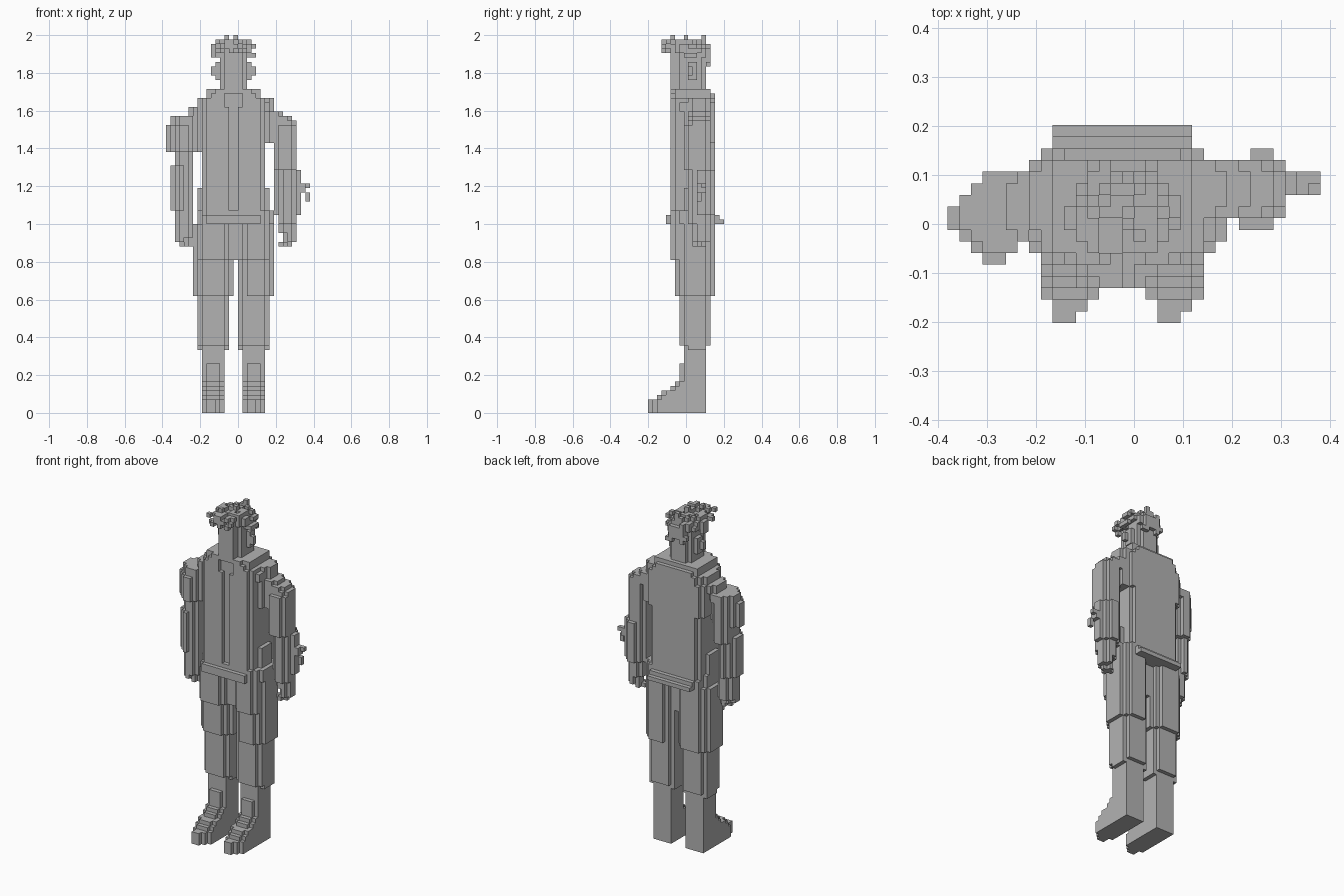
import bpy, bmesh, math, random
from mathutils import Vector

V = 2 / 84          # edge of one cube
parts = {}          # part name -> set of grid cells
random.seed(4)


def cells(x0, x1, y0, y1, z0, z1, cut=0):
    """Grid cells of a block, with stepped vertical corners."""
    a, b = round(x0 / V), round(x1 / V)
    c, d = round(y0 / V - .5), round(y1 / V - .5)
    e, f = round(z0 / V), round(z1 / V)
    return {(i, j, k) for i in range(a, b) for j in range(c, d) for k in range(e, f)
            if min(i - a, b - 1 - i) + min(j - c, d - 1 - j) >= cut}


def block(name, *box):
    parts.setdefault(name, set()).update(cells(*box))


def carve(name, *box):
    parts[name] -= cells(*box)


# legs and boots: the pair has the same shape, shifted sideways
for side, x, thigh in (("left", 0.085, (0.0, 0.19)), ("right", -0.13, (-0.235, -0.024))):
    boot = side + "_boot"
    block(boot, x - .06, x + .06, -.012, .107, 0, .36)
    for front, top in ((-.18, .07), (-.155, .1), (-.13, .12), (-.085, .145),
                       (-.06, .17), (-.036, .2)):
        block(boot, x - .06, x + .06, front, .08, 0, top, 1)
    block(boot, x - .036, x + .036, -.036, 0, 0, .265)
    block(boot, x - .036, x + .012, -.205, -.17, 0, .07)
    # lower leg with a ragged cuff
    shin = side + "_lower_leg"
    block(shin, x - .085, x + .085, -.036, .131, .36, .64, 1)
    block(shin, x - .085, x - .06, .0, .1, .335, .36)
    block(shin, x + .06, x + .085, .0, .1, .335, .36)
    block(shin, x - .036, x + .036, -.036, .131, .36, .405)
    # thigh
    upper = side + "_thigh"
    block(upper, thigh[0], thigh[1], -.06, .155, .63, 1.0, 2)
    block(upper, thigh[0] + .024, thigh[1] - .024, -.085, .131, .82, 1.0, 1)

# hips join the thighs behind the front groove
block("hips", -.05, .024, -.036, .107, .8, 1.0)

# flared hem of the coat
block("coat_hem", -.215, .19, -.085, .155, .99, 1.07, 2)
block("coat_hem", -.19, .145, -.11, .18, .99, 1.05, 1)
block("coat_hem", -.165, .12, -.11, .205, .99, 1.03)

# coat body, rounded to the sides, narrowing at the waist
block("coat", -.215, .167, -.06, .131, 1.05, 1.19, 2)
block("coat", -.19, .143, -.085, .155, 1.05, 1.66, 1)
block("coat", -.215, .167, -.036, .155, 1.43, 1.62, 1)
block("coat", -.19, .167, -.06, .155, 1.6, 1.65, 1)
block("coat", -.165, .12, -.085, .155, 1.64, 1.69, 1)
block("coat", -.165, .12, -.06, .131, 1.69, 1.715)
carve("coat", -.048, 0, -.1, -.06, 1.05, 1.62)        # front opening
carve("coat", -.072, .024, -.1, -.036, 1.62, 1.72)    # neckline

# collar
block("collar", -.12, -.07, -.085, -.036, 1.64, 1.715)
block("collar", .024, .072, -.085, -.036, 1.64, 1.715)

# bent right arm, full at the shoulder
arm = "right_arm"
block(arm, -.382, -.2, -.085, .107, 1.38, 1.53, 3)
block(arm, -.357, -.2, -.06, .107, 1.53, 1.56, 2)
block(arm, -.333, -.2, -.036, .107, 1.56, 1.58, 1)
block(arm, -.262, -.18, -.036, .107, 1.58, 1.61, 1)
block(arm, -.215, -.165, -.012, .107, 1.6, 1.66)
block(arm, -.333, -.238, -.06, .107, 1.28, 1.38, 1)
block(arm, -.357, -.238, -.085, .084, 1.06, 1.31, 2)
block(arm, -.333, -.238, -.06, .06, .93, 1.06, 1)
block("right_hand", -.333, -.262, -.06, .036, .895, .93, 1)
block("right_hand", -.31, -.238, -.036, .036, .87, .93, 1)

# left arm, hanging a little further back
arm = "left_arm"
block(arm, .167, .19, 0, .131, 1.42, 1.6)
block(arm, .19, .31, -.012, .131, 1.28, 1.53, 1)
block(arm, .167, .31, .012, .131, 1.53, 1.555, 1)
block(arm, .167, .285, .012, .131, 1.555, 1.575, 1)
block(arm, .143, .238, .012, .131, 1.575, 1.6, 1)
block(arm, .12, .19, .012, .131, 1.6, 1.66, 1)
block(arm, .19, .333, .012, .155, 1.05, 1.285, 2)
block(arm, .214, .31, .012, .131, 1.0, 1.06, 1)
block(arm, .214, .31, .036, .131, .95, 1.0, 1)
block("left_hand", .238, .31, .036, .131, .905, .95, 1)
block("left_hand", .214, .285, .036, .107, .87, .905, 1)
# small ragged spur at the forearm
block("sleeve_spur", .333, .357, .06, .107, 1.165, 1.21)
block("sleeve_spur", .357, .381, .084, .107, 1.2, 1.225)
block("sleeve_spur", .357, .381, .06, .084, 1.13, 1.155)

# neck, head and ears
block("head", -.095, .048, -.06, .107, 1.6, 1.93, 1)
block("head", -.072, .024, -.085, .084, 1.68, 1.93)
block("ears", -.143, -.095, .0, .036, 1.785, 1.835)
block("ears", .048, .095, .0, .036, 1.785, 1.835)
block("ears", .048, .072, .0, .06, 1.76, 1.86)
block("ears", -.119, -.095, .0, .06, 1.76, 1.86)

# tousled hair: a solid cap, then scattered tufts on its outside
block("hair", -.095, .048, -.085, .107, 1.905, 1.955, 1)
block("hair", -.119, .072, -.06, .107, 1.905, 1.93, 1)
block("hair", -.095, .048, .08, .131, 1.86, 1.93, 1)
for box, chance in (((-.143, .095, -.085, .131, 1.88, 1.955, 3), .5),
                    ((-.119, .048, -.131, -.08, 1.905, 1.98), .45),
                    ((-.119, .072, -.085, .107, 1.955, 1.98, 2), .55),
                    ((-.095, .024, -.085, .107, 1.98, 2.0, 1), .17),
                    ((-.095, .048, .107, .131, 1.835, 1.88), .4)):
    for cell in sorted(cells(*box)):
        if random.random() < chance:
            parts["hair"].add(cell)
block("hair", -.024, 0, -.012, .012, 1.976, 2.0)
block("hair", -.048, -.024, -.131, -.085, 1.93, 1.976)

# one shared grey material
grey = bpy.data.materials.new("plain grey")
grey.diffuse_color = (.45, .45, .45, 1)

# each cell belongs to the first part that claims it
taken = set()
for name in parts:
    parts[name] -= taken
    taken |= parts[name]

# skin each part, keeping only faces on the outside of the whole figure
for name, group in parts.items():
    bm = bmesh.new()
    verts = {}
    for cell in sorted(group):
        for axis in range(3):
            for sign in (0, 1):
                near = list(cell)
                near[axis] += 1 if sign else -1
                if tuple(near) in taken:
                    continue
                quad = []
                for u, w in ((0, 0), (1, 0), (1, 1), (0, 1)):
                    p = list(cell)
                    p[axis] += sign
                    p[(axis + 1) % 3] += u
                    p[(axis + 2) % 3] += w
                    p = tuple(p)
                    if p not in verts:
                        verts[p] = bm.verts.new(Vector((p[0], p[1] + .5, p[2])) * V)
                    quad.append(verts[p])
                bm.faces.new(quad if sign else quad[::-1])
    # merge flat areas into large faces
    bmesh.ops.dissolve_limit(bm, angle_limit=math.radians(1),
                             verts=bm.verts[:], edges=bm.edges[:])
    mesh = bpy.data.meshes.new(name)
    bm.to_mesh(mesh)
    bm.free()
    mesh.materials.append(grey)
    bpy.context.collection.objects.link(bpy.data.objects.new(name, mesh))
